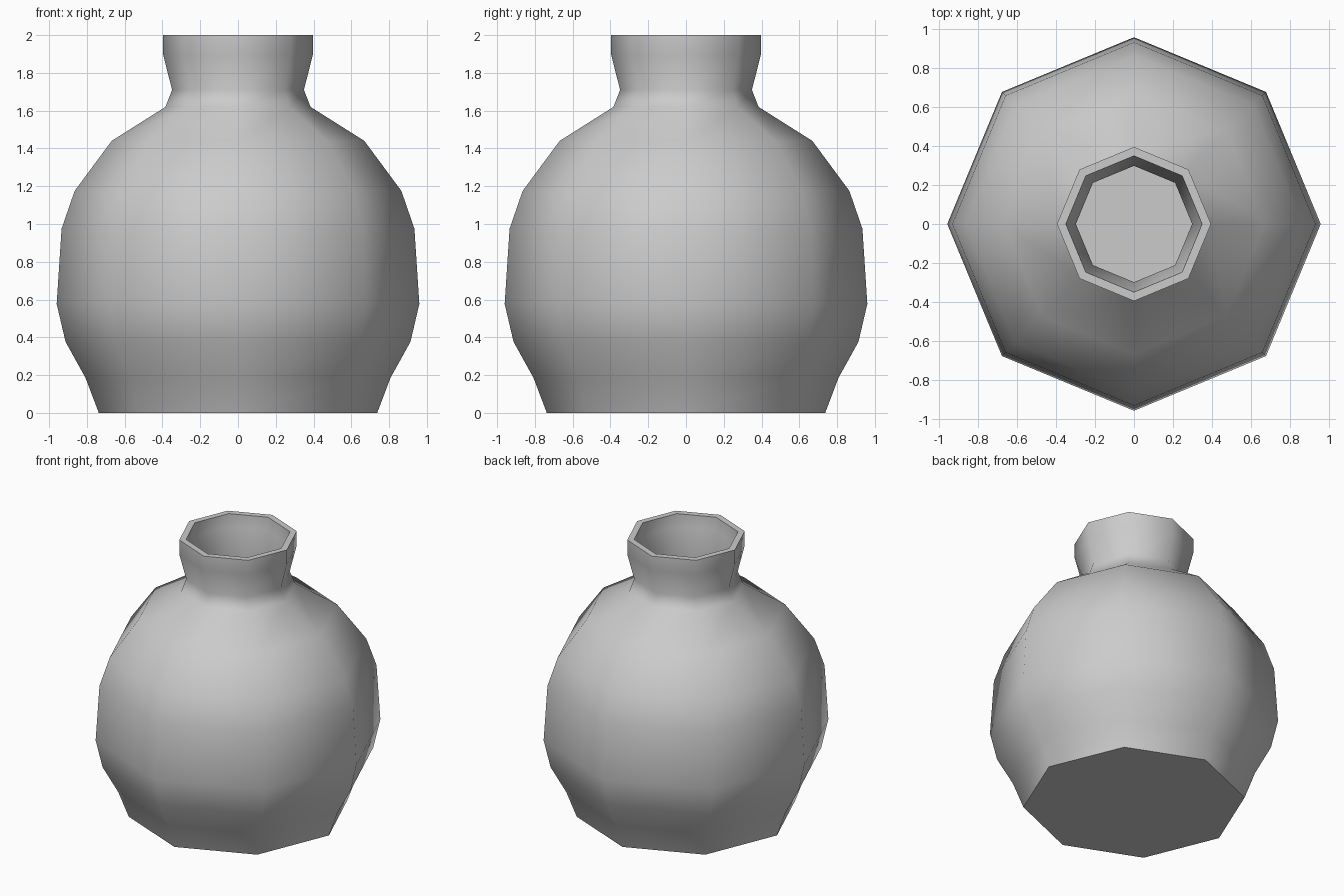
import bpy, math

if "Cube" in bpy.data.objects:
    bpy.data.objects.remove(bpy.data.objects["Cube"])

SIDES = 8
WALL = 0.05

# Outer profile (radius, height), base to lip
outer = [(0.737, 0.0), (0.807, 0.185), (0.913, 0.376), (0.96, 0.577), (0.934, 0.975),
         (0.865, 1.175), (0.669, 1.44), (0.384, 1.62), (0.349, 1.71), (0.396, 1.895), (0.396, 2.0)]

# Inner profile, lip to floor, following the outer wall
inner = [(0.35, 2.0), (0.346, 1.905), (0.299, 1.715), (0.33, 1.59), (0.635, 1.4), (0.82, 1.155),
         (0.885, 0.965), (0.91, 0.58), (0.866, 0.395), (0.762, 0.2), (0.71, WALL)]

# Lathe the profile, with a corner on each axis
profile = outer + inner
verts = [(r * math.cos(2 * math.pi * s / SIDES), r * math.sin(2 * math.pi * s / SIDES), z)
         for r, z in profile for s in range(SIDES)]
faces = []
for k in range(len(profile) - 1):
    for s in range(SIDES):
        a, b = k * SIDES + s, k * SIDES + (s + 1) % SIDES
        faces.append((a, b, b + SIDES, a + SIDES))

# Base underneath and floor inside
faces.append(tuple(reversed(range(SIDES))))
last = (len(profile) - 1) * SIDES
faces.append(tuple(range(last, last + SIDES)))

mesh = bpy.data.meshes.new("vase")
mesh.from_pydata(verts, [], faces)
vase = bpy.data.objects.new("vase", mesh)
bpy.context.collection.objects.link(vase)

# Smooth body, crisp base edge
bpy.context.view_layer.objects.active = vase
vase.select_set(True)
bpy.ops.object.shade_smooth_by_angle(angle=math.radians(60))
